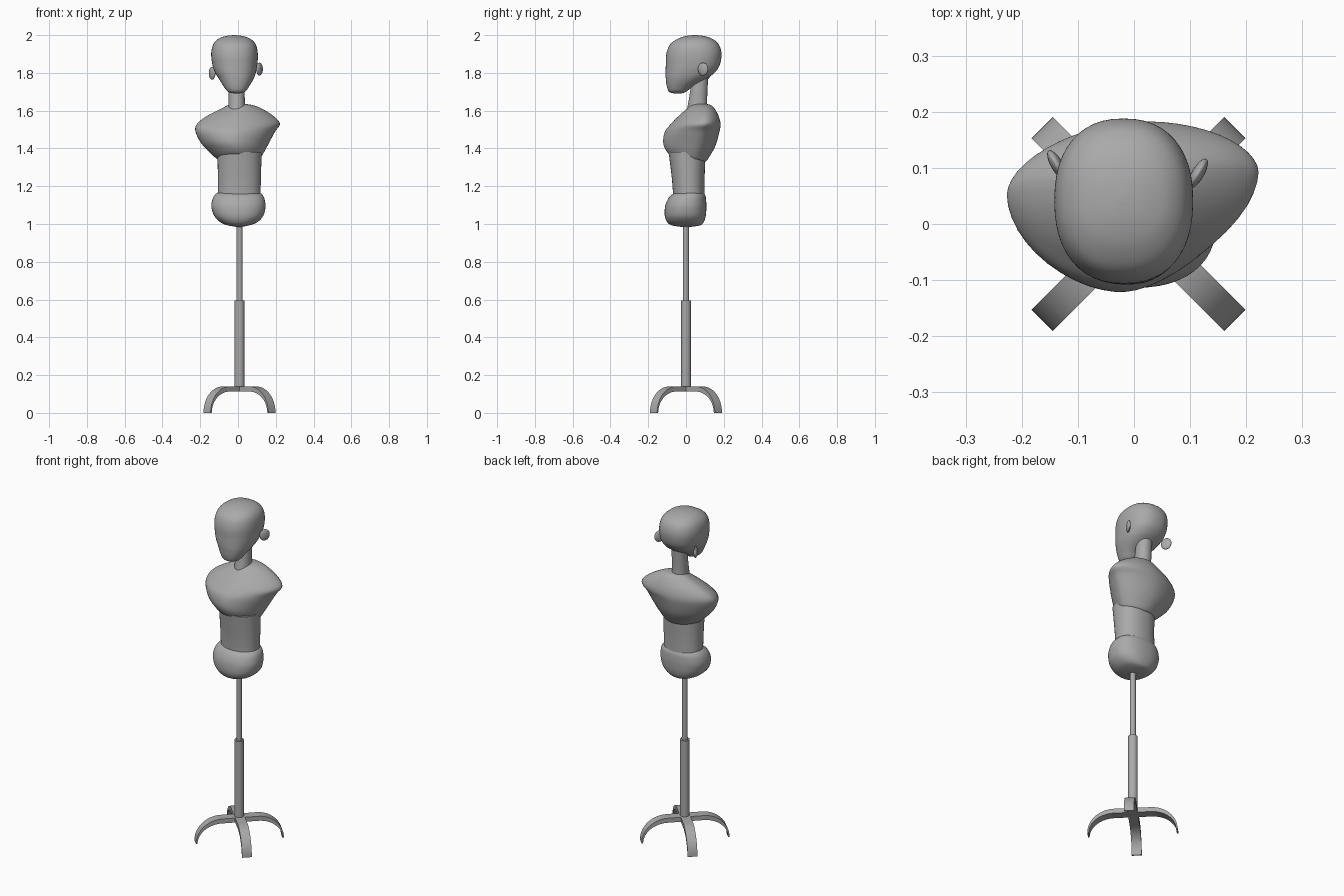
import bpy, bmesh, math
from mathutils import Matrix, Vector

default_cube = bpy.data.objects.get("Cube")
if default_cube:
    bpy.data.objects.remove(default_cube, do_unlink=True)

# One grey finish for the whole figure
grey = bpy.data.materials.new("matte_grey")
grey.use_nodes = True
GREY = (0.4, 0.4, 0.4, 1)
grey.diffuse_color = GREY
grey.node_tree.nodes["Principled BSDF"].inputs["Base Color"].default_value = GREY

STAND_X = 0.008


def add_object(name, bm, angle=40):
    bmesh.ops.recalc_face_normals(bm, faces=bm.faces[:])
    mesh = bpy.data.meshes.new(name)
    bm.to_mesh(mesh)
    bm.free()
    mesh.materials.append(grey)
    obj = bpy.data.objects.new(name, mesh)
    bpy.context.collection.objects.link(obj)
    bpy.ops.object.select_all(action='DESELECT')
    obj.select_set(True)
    bpy.context.view_layer.objects.active = obj
    bpy.ops.object.shade_smooth_by_angle(angle=math.radians(angle))
    return obj


def spline(rows, steps):
    """Smooth the cross-section rows from bottom to top."""
    rows = [Vector(r) for r in rows]
    result = []
    for i in range(len(rows) - 1):
        a, b = rows[max(i - 1, 0)], rows[i]
        c, d = rows[i + 1], rows[min(i + 2, len(rows) - 1)]
        for s in range(steps):
            t = s / steps
            result.append(b + (c - a) * (t / 2)
                          + (a * 2 - b * 5 + c * 4 - d) * (t * t / 2)
                          + (b * 3 - a - c * 3 + d) * (t ** 3 / 2))
    return result + [rows[-1]]


def signed_power(value, power):
    return math.copysign(abs(value) ** power, value)


def loft(name, rows, power=2.0, widest=0.5, twist=0.0, steps=6, sides=48):
    """Rows hold z, left and right x, front and back y, and forward tilt."""
    bm = bmesh.new()
    rings = []
    for z, x0, x1, y0, y1, tilt in spline(rows, steps):
        cx, cy = (x0 + x1) / 2, y0 + (y1 - y0) * widest
        ring = []
        for i in range(sides):
            angle = math.tau * i / sides
            x = cx + (x1 - x0) / 2 * signed_power(math.cos(angle), 2 / power)
            sin = signed_power(math.sin(angle), 2 / power)
            y = cy + sin * (y1 - cy if sin > 0 else cy - y0) + twist * x
            ring.append(bm.verts.new((x, y, z + tilt * y)))
        rings.append(ring)
    for low, high in zip(rings, rings[1:]):
        for i in range(sides):
            j = (i + 1) % sides
            bm.faces.new((low[i], low[j], high[j], high[i]))
    bm.faces.new(rings[0])
    bm.faces.new(rings[-1])
    return add_object(name, bm, 60)


# Bald head with a narrow jaw set forward of the skull
loft("head", [
    (1.69, -.015, .0, -.06, -.03, 0),
    (1.70, -.053, .037, -.09, .0, 0),
    (1.73, -.077, .06, -.102, .04, 0),
    (1.77, -.102, .083, -.107, .11, 0),
    (1.80, -.121, .094, -.108, .15, 0),
    (1.84, -.135, .102, -.107, .178, 0),
    (1.90, -.142, .105, -.104, .188, 0),
    (1.95, -.132, .094, -.085, .174, 0),
    (1.98, -.105, .066, -.045, .14, 0),
    (1.995, -.065, .025, .0, .095, 0),
    (2.0, -.025, -.015, .04, .055, 0),
], power=2.3)

loft("neck", [
    (1.58, -.054, .042, .0, .115, 0),
    (1.66, -.05, .036, .015, .112, 0),
    (1.79, -.05, .034, .035, .118, 0),
], power=2.1)

# Chest with broad shoulders, sloping down toward the back
loft("chest", [
    (1.345, -.09, .09, -.06, .08, -.2),
    (1.352, -.115, .115, -.09, .105, -.2),
    (1.385, -.152, .137, -.112, .13, -.15),
    (1.43, -.195, .162, -.12, .158, -.08),
    (1.49, -.225, .197, -.11, .178, 0),
    (1.53, -.217, .222, -.08, .182, 0),
    (1.57, -.168, .19, -.042, .172, 0),
    (1.61, -.09, .128, .003, .15, 0),
    (1.63, -.05, .075, .03, .13, 0),
    (1.638, -.01, .02, .06, .09, 0),
], power=1.8, widest=.6, twist=.07)

loft("waist", [
    (1.12, -.108, .122, -.068, .1, 0),
    (1.18, -.107, .12, -.07, .098, 0),
    (1.26, -.107, .122, -.077, .099, 0),
    (1.38, -.108, .125, -.092, .104, 0),
], power=2.2)

loft("hips", [
    (.985, -.01, .02, -.03, .03, 0),
    (.993, -.055, .06, -.075, .075, 0),
    (1.008, -.092, .1, -.098, .093, 0),
    (1.04, -.124, .132, -.112, .104, 0),
    (1.085, -.14, .145, -.112, .108, 0),
    (1.12, -.138, .143, -.102, .107, 0),
    (1.15, -.125, .133, -.082, .102, 0),
    (1.168, -.1, .108, -.05, .085, 0),
    (1.172, -.04, .05, -.01, .045, 0),
], power=2.3)

# Ears: flattened ovals flaring outward at the back
for name, place, yaw in (("left_ear", (.114, .09, 1.82), -30),
                         ("right_ear", (-.137, .105, 1.798), 30)):
    bm = bmesh.new()
    bmesh.ops.create_uvsphere(bm, u_segments=24, v_segments=16, radius=1)
    bm.transform(Matrix.Translation(place)
                 @ Matrix.Rotation(math.radians(yaw), 4, 'Z')
                 @ Matrix.Diagonal((.011, .03, .034, 1)))
    add_object(name, bm)


# Telescoping pole
def pole(name, radius, bottom, top, bevel):
    bm = bmesh.new()
    bmesh.ops.create_cone(bm, cap_ends=True, segments=32, radius1=radius,
                          radius2=radius, depth=top - bottom)
    bm.transform(Matrix.Translation((STAND_X, 0, (top + bottom) / 2)))
    rim = [e for e in bm.edges if all(v.co.z > top - .001 for v in e.verts)]
    bmesh.ops.bevel(bm, geom=rim, offset=bevel, segments=2, affect='EDGES')
    add_object(name, bm)


pole("lower_pole", .026, .113, .605, .009)
pole("upper_pole", .016, .58, 1.02, .002)


# Four arched feet, tapering toward the floor
def foot(name, angle):
    arc = [math.pi / 2 * i / 14 for i in range(15)]
    outer = [(.0, .14)] + [(.1 + .143 * math.sin(a), .14 * math.cos(a)) for a in arc]
    inner = [(.0, .113)] + [(.1 + .135 * math.sin(a), .113 * math.cos(a)) for a in arc]
    bm = bmesh.new()
    verts = [bm.verts.new((r, -.027, z)) for r, z in outer + inner[::-1]]
    side = bm.faces.new(verts)
    extruded = bmesh.ops.extrude_face_region(bm, geom=[side], use_keep_orig=True)
    moved = [g for g in extruded["geom"] if isinstance(g, bmesh.types.BMVert)]
    bmesh.ops.translate(bm, verts=moved, vec=(0, .054, 0))
    bm.transform(Matrix.Translation((STAND_X, 0, 0)) @ Matrix.Rotation(angle, 4, 'Z'))
    add_object(name, bm)


for i, name in enumerate(("back_left", "back_right", "front_right", "front_left")):
    foot(name + "_foot", math.pi / 4 + i * math.pi / 2)
